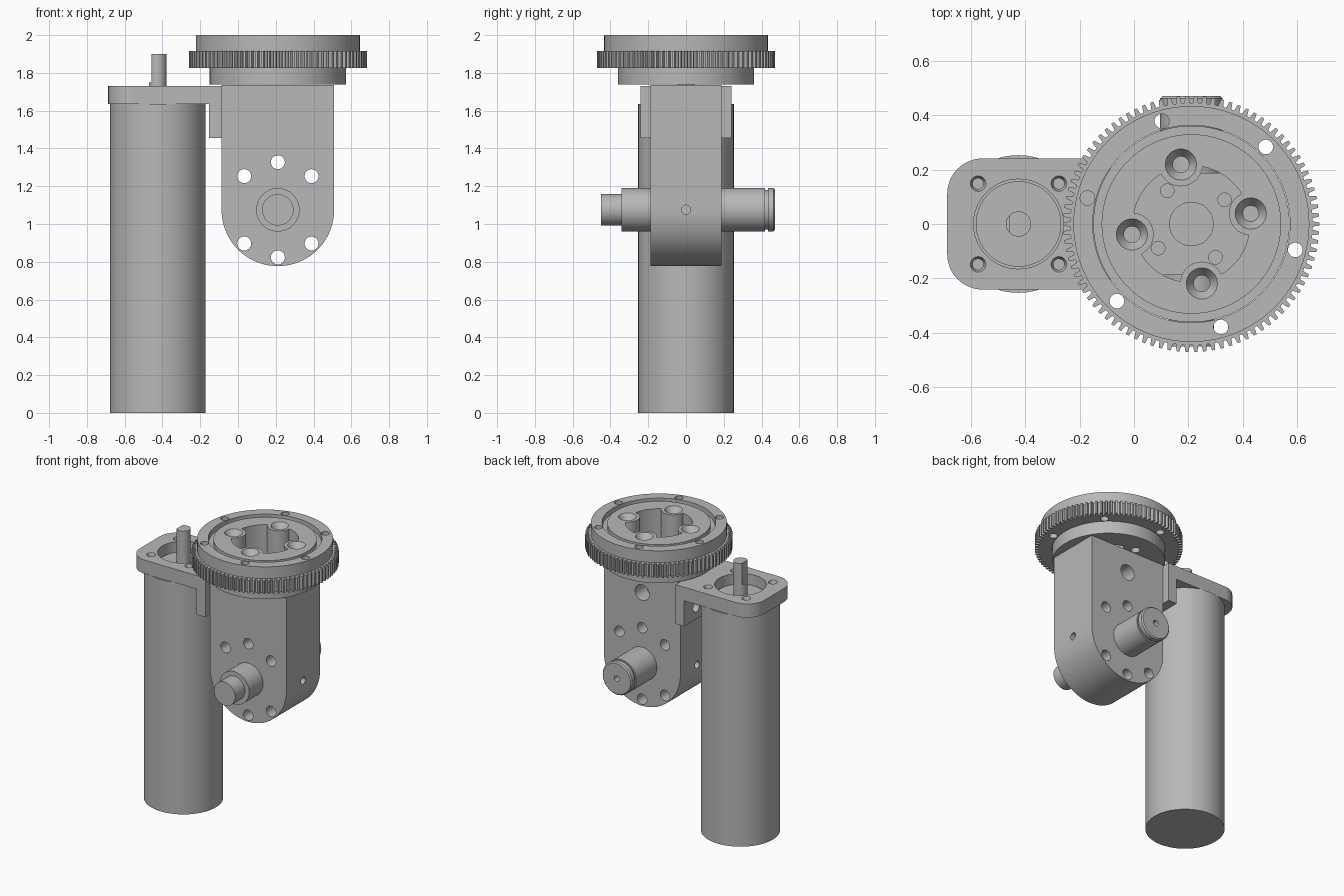
import bpy, bmesh
from math import sin, cos, pi, radians
from mathutils import Matrix, Vector

if "Cube" in bpy.data.objects:
    bpy.data.objects.remove(bpy.data.objects["Cube"])

metal = bpy.data.materials.new("grey_metal")
metal.use_nodes = True
GREY = (0.48, 0.48, 0.48, 1)
metal.diffuse_color = GREY
metal.node_tree.nodes["Principled BSDF"].inputs["Base Color"].default_value = GREY

GX = 0.211     # gear, block and pivot centre
MX = -0.425    # motor axis
PIVOT_Z = 1.075
HALF_Y = 0.187
AXES = {"z": Matrix(), "y": Matrix.Rotation(-pi / 2, 4, "X"), "x": Matrix.Rotation(pi / 2, 4, "Y")}


def finish(name, bm):
    bmesh.ops.recalc_face_normals(bm, faces=bm.faces)
    mesh = bpy.data.meshes.new(name)
    bm.to_mesh(mesh)
    bm.free()
    mesh.materials.append(metal)
    ob = bpy.data.objects.new(name, mesh)
    bpy.context.collection.objects.link(ob)
    return ob


def rod(name, axis, start, length, r, r_end=None, sides=48):
    """Cylinder or cone growing from start along a positive axis."""
    bm = bmesh.new()
    bmesh.ops.create_cone(bm, cap_ends=True, segments=sides, radius1=r,
                          radius2=r if r_end is None else r_end, depth=length,
                          matrix=Matrix.Translation((0, 0, length / 2)))
    bm.transform(Matrix.Translation(start) @ AXES[axis])
    return finish(name, bm)


def box(name, lo, hi):
    bm = bmesh.new()
    lo, hi = Vector(lo), Vector(hi)
    size = hi - lo
    bmesh.ops.create_cube(bm, size=1, matrix=Matrix.Translation((lo + hi) / 2) @ Matrix.Diagonal((*size, 1)))
    return finish(name, bm)


def prism(name, outline, extrude):
    """Extrude a closed outline of 3D points along a vector."""
    bm = bmesh.new()
    face = bm.faces.new([bm.verts.new(p) for p in outline])
    out = bmesh.ops.extrude_face_region(bm, geom=[face])["geom"]
    bmesh.ops.translate(bm, vec=extrude, verts=[v for v in out if isinstance(v, bmesh.types.BMVert)])
    return finish(name, bm)


def lathe(name, profile, axis, origin, steps=96):
    """Spin (radius, height) pairs around an axis."""
    bm = bmesh.new()
    vs = [bm.verts.new((r, 0, h)) for r, h in profile]
    edges = [bm.edges.new(pair) for pair in zip(vs, vs[1:])]
    bmesh.ops.spin(bm, geom=vs + edges, cent=(0, 0, 0), axis=(0, 0, 1), angle=2 * pi, steps=steps)
    bmesh.ops.remove_doubles(bm, verts=bm.verts, dist=1e-5)
    bm.transform(Matrix.Translation(origin) @ AXES[axis])
    return finish(name, bm)


def combine(target, tools, operation="DIFFERENCE"):
    bpy.context.view_layer.objects.active = target
    for tool in tools:
        mod = target.modifiers.new("shape", "BOOLEAN")
        mod.operation, mod.solver, mod.object = operation, "EXACT", tool
        bpy.ops.object.modifier_apply(modifier=mod.name)
        bpy.data.objects.remove(tool)
    return target


def ring(count, radius, start_deg, cx=GX, cy=0):
    angles = [radians(start_deg) + 2 * pi * i / count for i in range(count)]
    return [(cx + radius * cos(a), cy + radius * sin(a)) for a in angles]


def arc(cx, cy, r, a0, a1, n):
    steps = [radians(a0 + (a1 - a0) * i / n) for i in range(n + 1)]
    return [(cx + r * cos(a), cy + r * sin(a)) for a in steps]


# Motor can with raised pilot, and D-cut shaft
lathe("motor_body", [(0, 0), (0.253, 0), (0.253, 1.634), (0.157, 1.634), (0.157, 1.66), (0, 1.66)],
      "z", (MX, 0, 0))
shaft = rod("motor_shaft", "z", (MX, 0, 1.65), 0.25, 0.046)
combine(shaft, [box("flat", (MX - 0.1, -0.1, 1.75), (MX - 0.033, 0.1, 2))])

# Angled motor bracket: rounded plate plus a leg bolted to the block
X0, X1, BY = -0.687, -0.086, 0.241
R = 0.13
outline = [(X1, -BY), (X1, BY)] + arc(X0 + R, BY - R, R, 90, 180, 12) + arc(X0 + R, R - BY, R, 180, 270, 12)
bracket = prism("motor_bracket", [(x, y, 1.635) for x, y in outline], (0, 0, 0.096))
combine(bracket, [box("leg", (X1 - 0.068, -BY, 1.455), (X1, BY, 1.7))], "UNION")
cuts = [rod("bore", "z", (MX, 0, 1.5), 0.4, 0.165, sides=64)]
for x, y in ring(4, 0.21, 45, MX):
    cuts.append(rod("hole", "z", (x, y, 1.6), 0.2, 0.02, sides=24))
    cuts.append(rod("sink", "z", (x, y, 1.71), 0.022, 0.02, 0.029, 24))
for y in (-0.105, 0.105):
    cuts.append(rod("hole", "x", (-0.2, y, 1.54), 0.112, 0.035, sides=24))
combine(bracket, cuts)

# Pivot block with rounded bottom
W = 0.298
outline = [(GX + W, 1.737), (GX - W, 1.737)] + arc(GX, PIVOT_Z, W, 180, 360, 48)
block = prism("pivot_block", [(x, -HALF_Y, z) for x, z in outline], (0, 2 * HALF_Y, 0))
cuts = []
for a in (45, 90, 135, 225, 270, 315):
    x, z = GX + 0.252 * cos(radians(a)), PIVOT_Z + 0.252 * sin(radians(a))
    cuts.append(rod("hole", "y", (x, -0.3, z), 0.6, 0.037, sides=32))
for x in (GX - W - 0.05, GX + W - 0.1):
    cuts.append(rod("set_screw_hole", "x", (x, 0, PIVOT_Z), 0.15, 0.025, sides=24))
cuts.append(rod("centre_bore", "z", (GX, 0, 1.5), 0.3, 0.08))
cuts.append(rod("cable_hole", "y", (GX, 0, 1.575), 0.3, 0.055))
for x, y in ring(4, 0.151, 41 - 5):
    cuts.append(rod("hole", "z", (x, y, 1.6), 0.2, 0.025, sides=24))
combine(block, cuts)

# Stepped pivot pin, grooved at the back end
pin = lathe("pivot_pin", [(0, -0.45), (0.083, -0.45), (0.083, -0.342), (0.115, -0.342), (0.115, 0.417),
                          (0.105, 0.417), (0.105, 0.433), (0.115, 0.433), (0.115, 0.462),
                          (0.107, 0.47), (0, 0.47)], "y", (GX, 0, PIVOT_Z), 64)
combine(pin, [rod("centre_mark", "y", (GX, 0.42, PIVOT_Z), 0.1, 0.02, sides=24)])

# Inner hub: flange, screw holes and lobed pocket
hub = lathe("turntable_hub", [(0, 1.738), (0.361, 1.738), (0.361, 1.965), (0.33, 1.965), (0.33, 1.995), (0, 1.995)],
            "z", (GX, 0, 0))
screws = ring(4, 0.222, 10)
pocket = rod("pocket", "z", (GX, 0, 1.6), 0.5, 0.215, sides=64)
combine(pocket, [rod("lobe", "z", (x, y, 1.5), 0.7, 0.08, sides=40) for x, y in screws])
cuts = [pocket]
for x, y in screws:
    cuts.append(rod("hole", "z", (x, y, 1.6), 0.5, 0.03, sides=32))
    cuts.append(rod("sink", "z", (x, y, 1.955), 0.041, 0.03, 0.058, 32))
combine(hub, cuts)

# Toothed ring gear with plain upper rim
TEETH = 90
pitch = 2 * pi / TEETH
outline = []
for i in range(TEETH):
    for part, r in ((-0.32, 0.446), (-0.17, 0.471), (0.17, 0.471), (0.32, 0.446)):
        a = (i + part) * pitch
        outline.append((GX + r * cos(a), r * sin(a), 1.825))
gear = prism("ring_gear", outline, (0, 0, 0.092))
combine(gear, [rod("rim", "z", (GX, 0, 1.87), 0.13, 0.434, sides=96)], "UNION")
cuts = [rod("bore", "z", (GX, 0, 1.7), 0.5, 0.363, sides=96)]
cuts += [rod("hole", "z", (x, y, 1.7), 0.5, 0.027, sides=24) for x, y in ring(6, 0.394, 46)]
combine(gear, cuts)

# Smooth shading with crisp edges
for ob in bpy.context.scene.objects:
    ob.select_set(ob.type == "MESH")
bpy.context.view_layer.objects.active = gear
bpy.ops.object.shade_smooth_by_angle(angle=radians(30))
